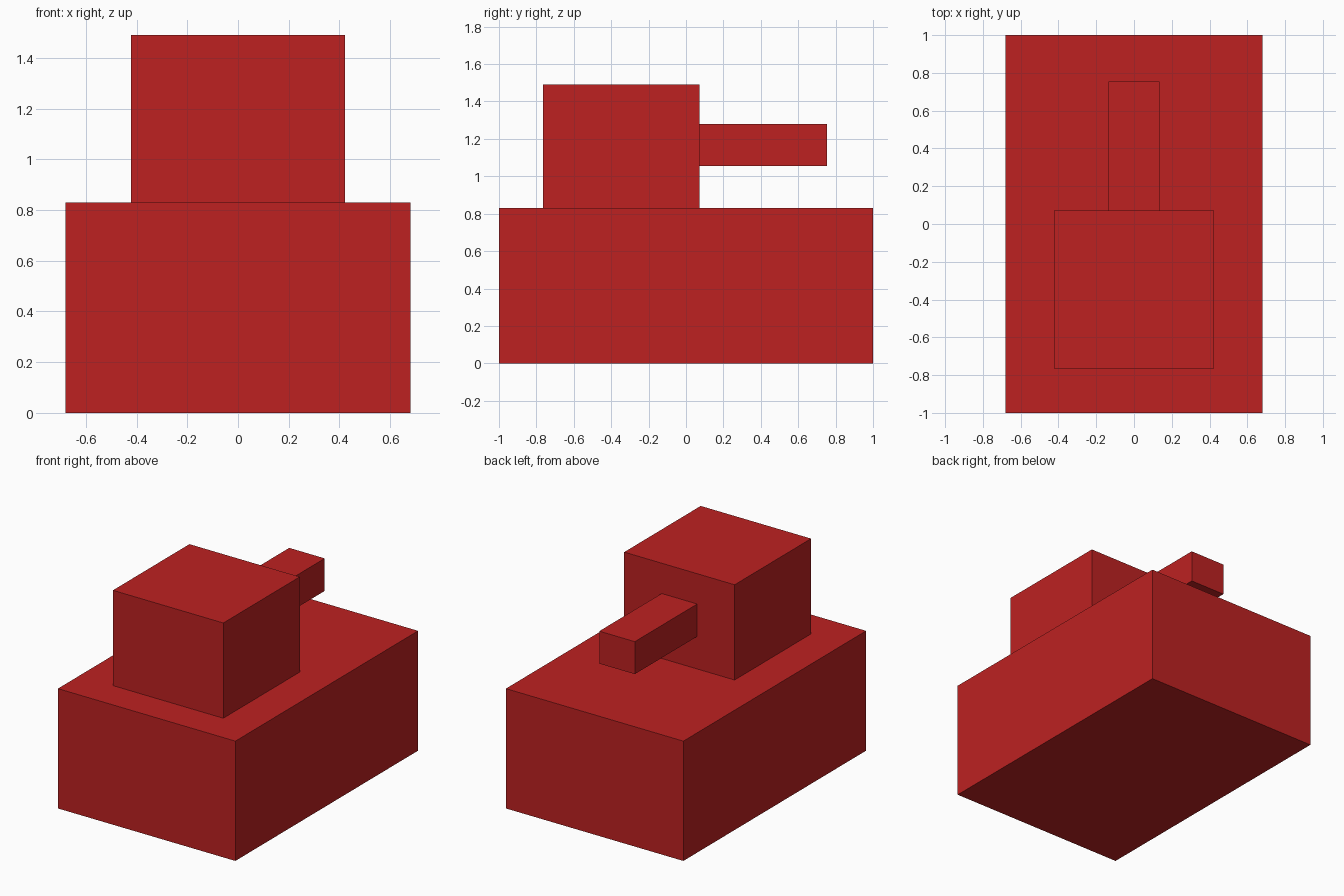
import bpy

if "Cube" in bpy.data.objects:
    bpy.data.objects.remove(bpy.data.objects["Cube"])

red = bpy.data.materials.new("red")
red.diffuse_color = (0.51, 0.0155, 0.0155, 1)
red.use_nodes = True
red.node_tree.nodes["Principled BSDF"].inputs["Base Color"].default_value = red.diffuse_color


def box(name, half_width, y0, y1, z0, z1):
    """Box centred on x = 0, given by its extents in y and z."""
    bpy.ops.mesh.primitive_cube_add(size=1, location=(0, (y0 + y1) / 2, (z0 + z1) / 2))
    ob = bpy.context.object
    ob.name = name
    ob.scale = (2 * half_width, y1 - y0, z1 - z0)
    bpy.ops.object.transform_apply(location=False, rotation=False, scale=True)
    ob.data.materials.append(red)
    return ob


# Hull, turret on its rear half, and square barrel
box("hull", 0.68, -1.0, 1.0, 0.0, 0.83)
box("turret", 0.423, -0.765, 0.072, 0.83, 1.49)
box("barrel", 0.136, 0.072, 0.755, 1.055, 1.28)
